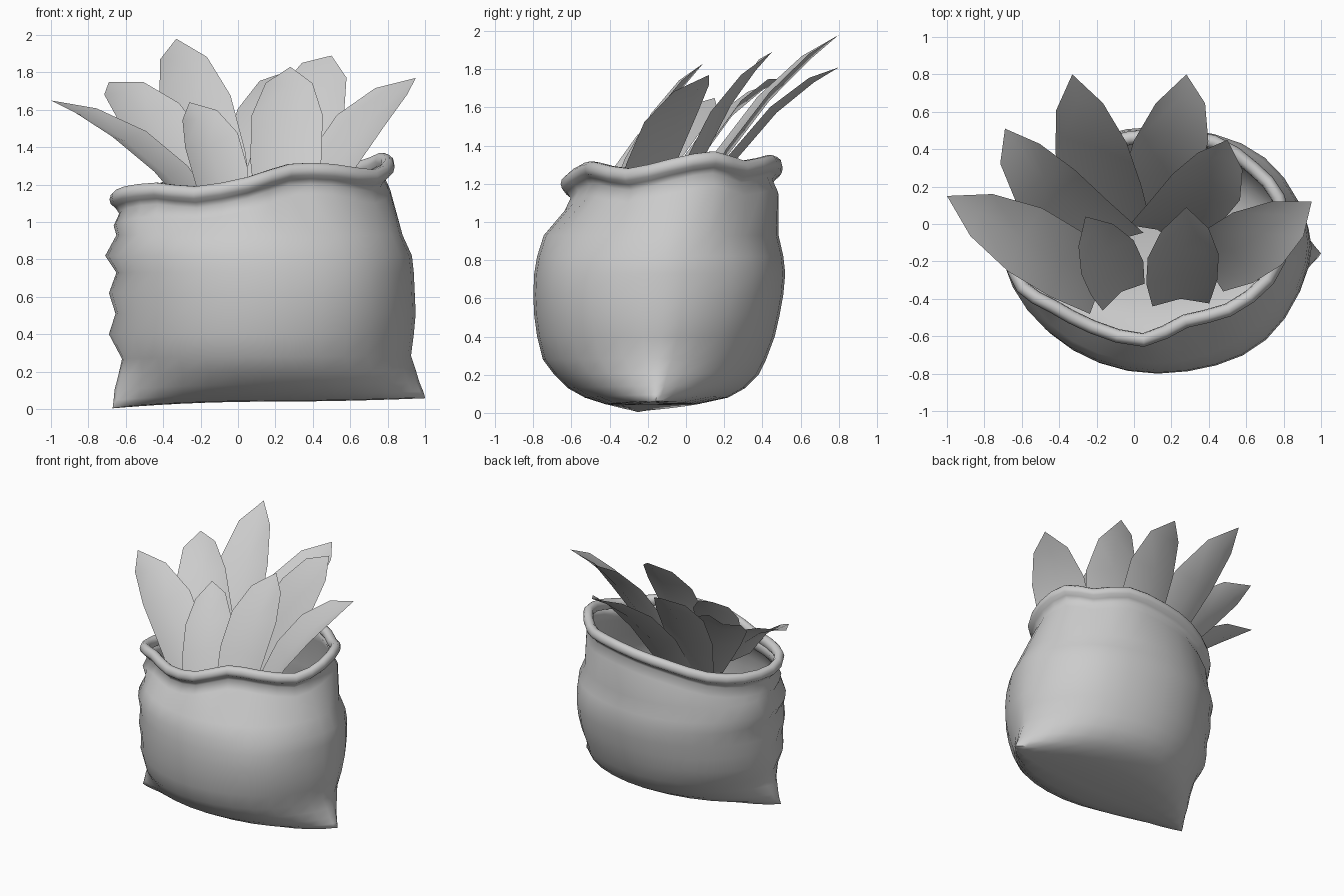
import bpy, bmesh, math
from mathutils import Vector

if "Cube" in bpy.data.objects:
    bpy.data.objects.remove(bpy.data.objects["Cube"])

grey = bpy.data.materials.new("plain grey")
grey.diffuse_color = (0.6, 0.6, 0.6, 1)
grey.use_nodes = True
grey.node_tree.nodes["Principled BSDF"].inputs["Base Color"].default_value = grey.diffuse_color
N = 32


def make_object(name, bm, degrees, is_sharp):
    mesh = bpy.data.meshes.new(name)
    bm.to_mesh(mesh)
    bm.free()
    mesh.materials.append(grey)
    ob = bpy.data.objects.new(name, mesh)
    bpy.context.collection.objects.link(ob)
    bpy.ops.object.select_all(action='DESELECT')
    ob.select_set(True)
    bpy.context.view_layer.objects.active = ob
    bpy.ops.object.shade_smooth_by_angle(angle=math.radians(degrees))
    # Seams and creases stay crisp
    sharp = mesh.attributes.get("sharp_edge") or mesh.attributes.new("sharp_edge", 'BOOLEAN', 'EDGE')
    for e in mesh.edges:
        if is_sharp(*e.vertices):
            sharp.data[e.index].value = True


# Mouth of the sack: 16 points, counter-clockwise from the right seam
mouth = [Vector(p) for p in (
    (.79, -.08, 1.29), (.76, .14, 1.33), (.63, .29, 1.28), (.42, .43, 1.31),
    (.12, .46, 1.28), (-.15, .42, 1.24), (-.40, .30, 1.17), (-.57, .10, 1.13),
    (-.64, -.15, 1.12), (-.59, -.33, 1.15), (-.43, -.43, 1.17), (-.22, -.54, 1.15),
    (.05, -.61, 1.20), (.27, -.51, 1.27), (.50, -.45, 1.27), (.71, -.29, 1.24))]


def mouth_at(i):
    """Catmull-Rom sample, two samples per mouth point."""
    k, odd = divmod(i, 2)
    a, b, c, d = (mouth[(k + j) % 16] for j in (-1, 0, 1, 2))
    return (b + c) * .5625 - (a + d) * .0625 if odd else b.copy()


# Sack levels: height, left x, right x, front y, back y, left pleat, end sharpness
levels = [
    (.040, -.67, 1.00, -.26, -.16, 0, 1.3),
    (.045, -.67, 1.00, -.42, .06, 0, 1.5),
    (.08, -.665, .99, -.53, .22, 0, 1.6),
    (.13, -.66, .97, -.62, .31, 0, 1.55),
    (.20, -.65, .95, -.69, .38, .01, 1.45),
    (.28, -.67, .925, -.75, .42, .05, 1.3),
    (.40, -.69, .94, -.78, .465, 0, 1.2),
    (.51, -.69, .95, -.795, .49, .035, 1.15),
    (.62, -.69, .945, -.80, .51, 0, 1.1),
    (.73, -.70, .94, -.795, .52, .05, 1.1),
    (.82, -.71, .93, -.78, .51, 0, 1.1),
    (.93, -.67, .88, -.745, .485, .02, 1.08)]

bm = bmesh.new()
rings = []
for z, xl, xr, yf, yb, pleat, power in levels:
    ring = []
    for i in range(N):
        a = 2 * math.pi * i / N
        c, s = math.cos(a), math.sin(a)
        x = (xl + xr) / 2 + (xr - xl) / 2 * c
        if c < 0:
            x += pleat * abs(c) ** 6
        fade = max(0, 1 - z / .4)
        seam = -.16 + .07 * z + .055 * (c - 1) * fade
        reach = (yb - seam) if s > 0 else (seam - yf)
        # The right half is fuller than the left, less so near the neck
        full = .27 if z < .75 else .27 - (z - .75)
        p = power - (full * math.sin(math.pi * c) if c > 0 else 0)
        y = seam + math.copysign(abs(s) ** p, s) * reach if abs(s) > 1e-6 else seam
        lift = (-.04 if c < 0 else .02) * c * c * fade
        ring.append(bm.verts.new((x, y, z + lift)))
    rings.append(ring)


def hem_ring(out_by, up_by):
    ring = []
    for i in range(N):
        p = mouth_at(i)
        t = mouth_at((i + 1) % N) - mouth_at((i - 1) % N)
        out = Vector((t.y, -t.x, 0)).normalized()
        ring.append(bm.verts.new(p + out * out_by + Vector((0, 0, up_by))))
    rings.append(ring)


# Neck, then the rolled hem turning over into the mouth
hem_ring(.025, -.14)
hem_ring(-.005, -.075)
hem_ring(.015, -.045)
for deg in (-35, 0, 35, 70, 110, 150, 190, 230):
    a = math.radians(deg)
    hem_ring(.01 + .037 * math.cos(a), .043 * math.sin(a))
for lo, hi in zip(rings, rings[1:]):
    for i in range(N):
        j = (i + 1) % N
        bm.faces.new((lo[i], lo[j], hi[j], hi[i]))
# Closed underside, joining front to back in strips
low = rings[0]
bm.faces.new((low[0], low[N - 1], low[1]))
bm.faces.new((low[N // 2], low[N // 2 - 1], low[N // 2 + 1]))
for i in range(1, N // 2 - 1):
    bm.faces.new((low[i + 1], low[i], low[N - i], low[N - i - 1]))
make_object("sack", bm, 65, lambda a, b: a % N == b % N and a % N in (0, N // 2)
            and max(a, b) < N * len(levels))

# Leaves: base, middle, tip, half width vector (left to right)
leaves = [
    ((-.17, -.34, 1.02), (-.52, -.12, 1.41), (-1.0, .15, 1.65), (.09, .17, .015)),
    ((-.08, -.10, 1.00), (-.43, .17, 1.52), (-.69, .51, 1.75), (.16, .08, .05)),
    ((-.06, -.02, .98), (-.21, .35, 1.58), (-.33, .80, 1.98), (.19, .03, .01)),
    ((.06, .02, .98), (.18, .39, 1.53), (.28, .80, 1.81), (.20, .00, 0)),
    ((.12, -.05, 1.00), (.36, .17, 1.56), (.50, .45, 1.89), (.18, -.07, -.06)),
    ((.38, -.24, 1.02), (.62, -.10, 1.48), (.95, .12, 1.77), (.13, -.14, -.025)),
    ((.25, -.42, 1.02), (.26, -.20, 1.50), (.28, .09, 1.83), (.19, .01, 0)),
    ((-.06, -.38, 1.02), (-.13, -.20, 1.38), (-.26, .04, 1.64), (.14, .09, .04))]
widths = ((0, .8), (.3, 1), (.58, 1), (.83, .66))


def add_leaf(name, base, mid, tip, half):
    base, mid, tip, half = map(Vector, (base, mid, tip, half))

    def spine(t):
        return base * (1 - t) * (1 - 2 * t) + mid * 4 * t * (1 - t) + tip * t * (2 * t - 1)

    bm = bmesh.new()
    front = half.cross(tip - base).normalized()
    rows = []
    for t, w in widths:
        p = spine(t)
        rows.append([bm.verts.new(p - half * w + front * .015),
                     bm.verts.new(p - front * .03 * w),
                     bm.verts.new(p + half * w + front * .015)])
    for a, b in zip(rows, rows[1:]):
        for k in (0, 1):
            bm.faces.new((a[k], a[k + 1], b[k + 1], b[k]))
    end = bm.verts.new(tip)
    for k in (0, 1):
        bm.faces.new((rows[-1][k], rows[-1][k + 1], end))
    # The last vertex is the tip; the middle of each row is the crease
    crease = {1, 4, 7, 10, 12}
    make_object(name, bm, 35, lambda a, b: a in crease and b in crease)


for n, leaf in enumerate(leaves, 1):
    add_leaf("leaf_%d" % n, *leaf)
